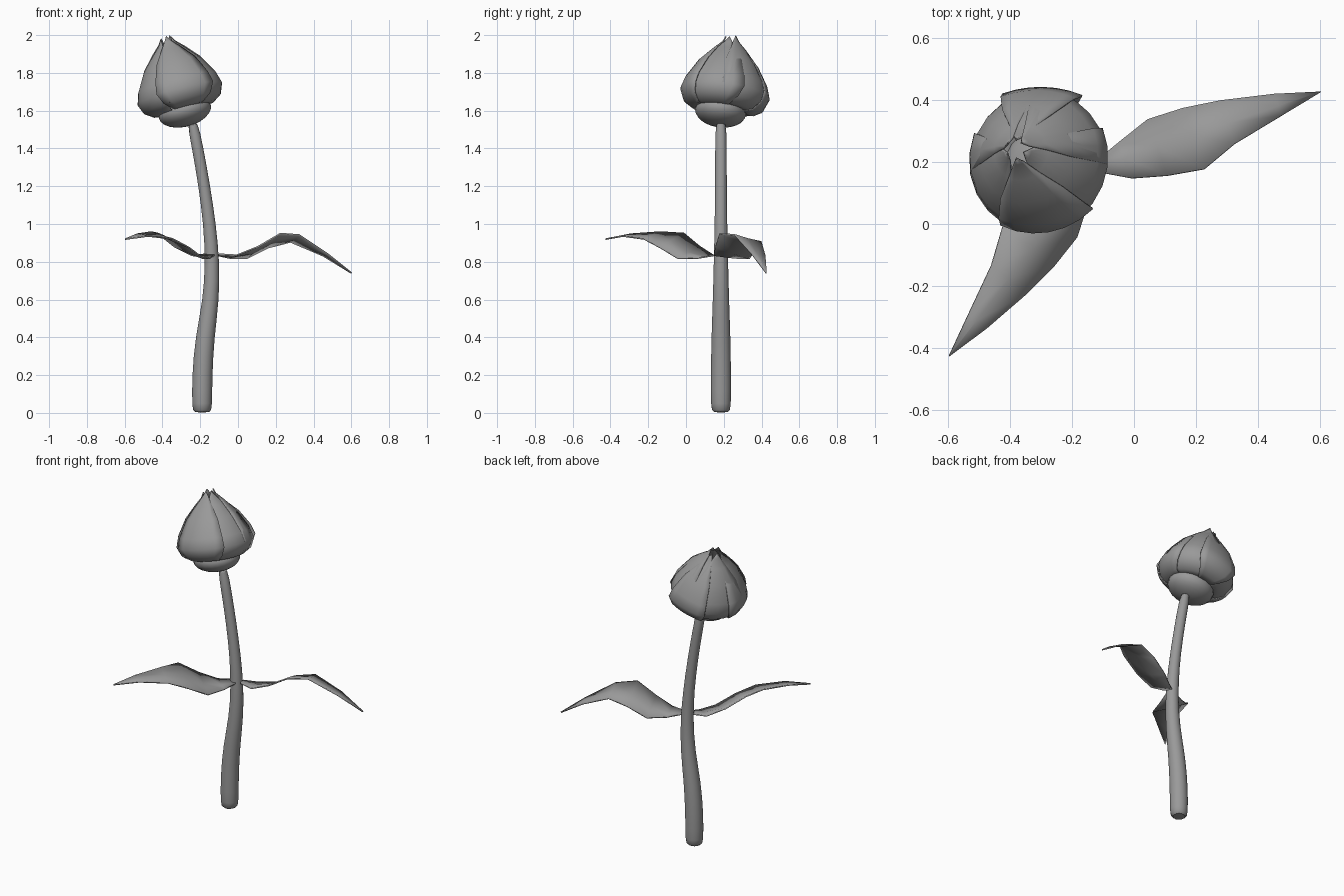
import bpy, bmesh
from math import sin, cos, radians, pi
from mathutils import Vector, Matrix

cube = bpy.data.objects.get("Cube")
if cube:
    bpy.data.objects.remove(cube, do_unlink=True)

grey = bpy.data.materials.new("plain grey")
grey.use_nodes = True
grey.diffuse_color = (0.32, 0.32, 0.32, 1)
grey.node_tree.nodes["Principled BSDF"].inputs["Base Color"].default_value = grey.diffuse_color


def finish(name, bm, angle, thickness=0, smooth_levels=0):
    bmesh.ops.recalc_face_normals(bm, faces=bm.faces)
    mesh = bpy.data.meshes.new(name)
    bm.to_mesh(mesh)
    bm.free()
    mesh.materials.append(grey)
    obj = bpy.data.objects.new(name, mesh)
    bpy.context.collection.objects.link(obj)
    if smooth_levels:
        sub = obj.modifiers.new("rounding", "SUBSURF")
        sub.levels = sub.render_levels = smooth_levels
    if thickness:
        solid = obj.modifiers.new("thickness", "SOLIDIFY")
        solid.thickness = thickness
        solid.offset = 0
    bpy.ops.object.select_all(action="DESELECT")
    obj.select_set(True)
    bpy.context.view_layer.objects.active = obj
    bpy.ops.object.shade_smooth_by_angle(angle=radians(angle))


def loft(rows, closed=False):
    """Join rows of points into a sheet, or into a capped tube."""
    bm = bmesh.new()
    rings = [[bm.verts.new(p) for p in row] for row in rows]
    n = len(rings[0])
    for a, b in zip(rings, rings[1:]):
        for i in range(n if closed else n - 1):
            j = (i + 1) % n
            bm.faces.new((a[i], a[j], b[j], b[i]))
    if closed:
        bm.faces.new(rings[0])
        bm.faces.new(rings[-1])
    return bm


# Stem: (height, x, radius)
STEM = [(0, -0.19, 0.046), (0.025, -0.19, 0.055), (0.2, -0.19, 0.055),
        (0.4, -0.176, 0.052), (0.6, -0.142, 0.044), (0.8, -0.135, 0.039),
        (1.0, -0.15, 0.034), (1.2, -0.178, 0.032), (1.4, -0.213, 0.031),
        (1.56, -0.245, 0.031)]
SIDES = 14
finish("stem", loft([[(x + r * cos(2 * pi * i / SIDES), 0.185 + r * sin(2 * pi * i / SIDES), z)
                      for i in range(SIDES)] for z, x, r in STEM], True), 60, 0, 1)

# Leaves: (distance, left width, right width, left height, right height)
LEAF = [(0, 0.025, 0.025, 0.835, 0.84), (0.08, 0.055, 0.07, 0.82, 0.835),
        (0.19, 0.094, 0.098, 0.818, 0.88), (0.31, 0.092, 0.116, 0.875, 0.95),
        (0.43, 0.077, 0.07, 0.905, 0.942), (0.6, 0.042, 0.033, 0.832, 0.842),
        (0.745, 0.001, 0.001, 0.74, 0.74)]


def leaf(name, base, heading, lift):
    along = Vector((cos(radians(heading)), sin(radians(heading)), 0))
    across = Vector((-along.y, along.x, 0))
    rows = []
    for s, wl, wr, zl, zr in LEAF:
        rise = lift * max(0, (s - 0.4) / 0.345)
        centre = Vector((*base, rise)) + along * s
        mid_z = (zl + zr) / 2 - 0.03 * min(wl, wr)
        rows.append([centre + across * wl + Vector((0, 0, zl)),
                     centre + Vector((0, 0, mid_z)),
                     centre - across * wr + Vector((0, 0, zr))])
    finish(name, loft(rows), 40, 0.008)


leaf("left_leaf", (-0.105, 0.188), 18.6, 0)
leaf("right_leaf", (-0.143, 0.165), -127.5, 0.18)

# Bud frame, leaning to the side and slightly back
up = Vector((0, 0, 1))
lean = up.rotation_difference(Vector((-0.25, 0.12, 0.96))).to_matrix().to_4x4()
bud = Matrix.Translation((-0.265, 0.185, 1.53)) @ lean

# Cup below the petals
bm = bmesh.new()
bmesh.ops.create_uvsphere(bm, u_segments=20, v_segments=12, radius=1,
                          matrix=bud @ Matrix.Translation((0, -0.01, 0.066))
                          @ Matrix.Diagonal((0.142, 0.136, 0.078, 1)))
finish("bud_cup", bm, 60)

# Petals: (radius, height along axis, share of the full width)
PETAL = [(0.1, 0.075, 0.6), (0.165, 0.085, 0.75), (0.212, 0.117, 0.9),
         (0.234, 0.17, 1), (0.216, 0.23, 1), (0.158, 0.33, 1),
         (0.09, 0.405, 0.85), (0.045, 0.45, 0.6), (0.03, 0.482, 0.02)]
COLUMNS = 6


def petal(name, heading, spread, scale, height, flare):
    rows = []
    for r, t, share in PETAL:
        row = []
        for i in range(COLUMNS + 1):
            u = 2 * i / COLUMNS - 1
            a = radians(heading + spread * share * u)
            rad = r * scale * (1 + flare * u * u)
            row.append(bud @ Vector((rad * cos(a), rad * sin(a), t * height)))
        rows.append(row)
    finish(name, loft(rows), 50, 0.006)


petal("front_petal", -81, 40, 1.0, 0.99, 0.03)
petal("front_right_petal", 207, 50, 0.98, 0.97, 0.02)
petal("front_left_petal", -22, 48, 0.97, 0.98, 0.02)
petal("back_left_petal", 42, 46, 0.95, 1.0, 0.02)
petal("back_right_petal", 140, 50, 0.95, 0.99, 0.02)
petal("back_petal", 88, 32, 1.01, 0.97, 0.06)
